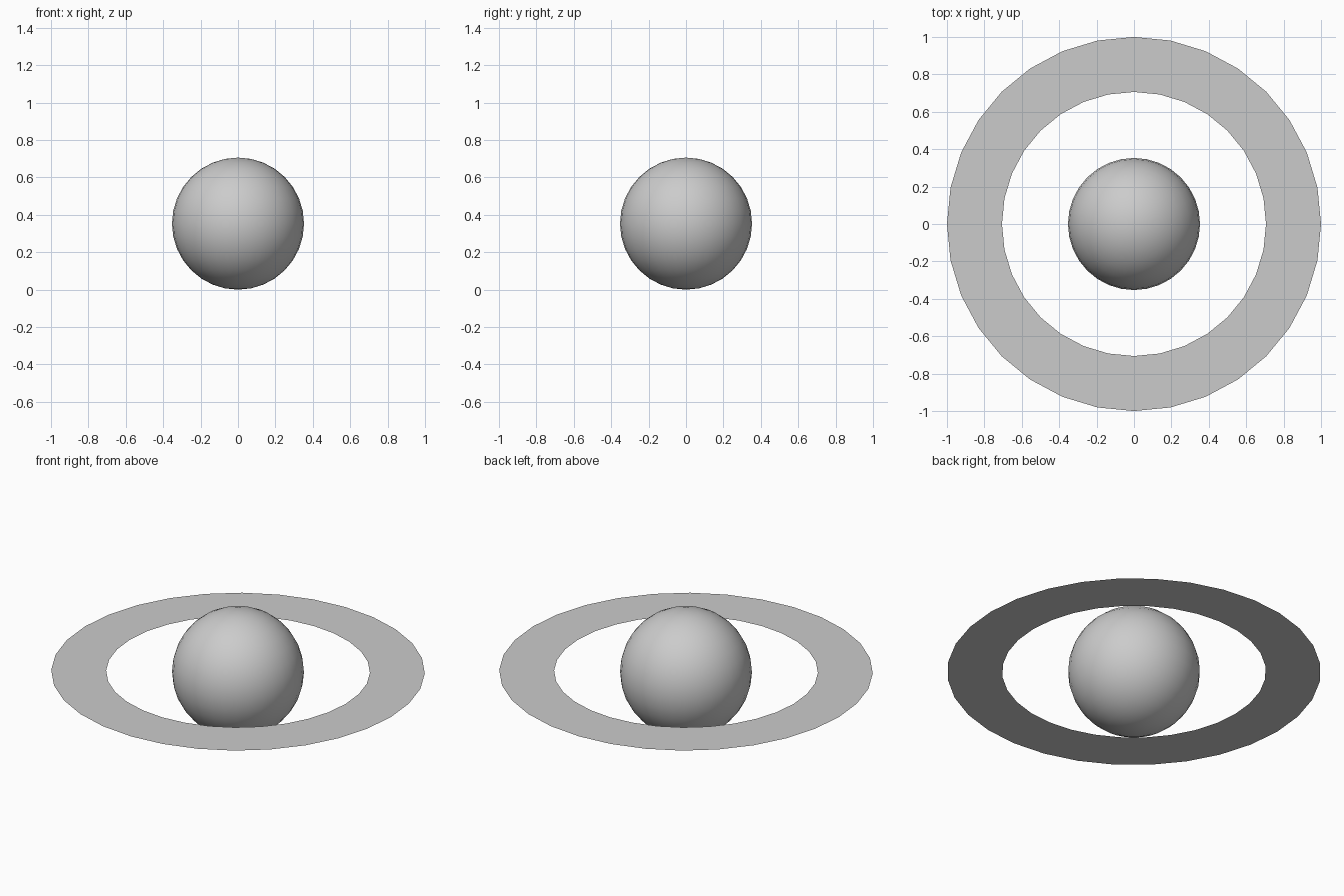
import bpy
import bmesh

RADIUS = 0.353
OUTER = 1.0
INNER = 0.706
SIDES = 32

if "Cube" in bpy.data.objects:
    bpy.data.objects.remove(bpy.data.objects["Cube"], do_unlink=True)


def make_material(name, colour):
    mat = bpy.data.materials.new(name)
    mat.use_nodes = True
    mat.diffuse_color = colour
    mat.node_tree.nodes["Principled BSDF"].inputs["Base Color"].default_value = colour
    return mat


grey = make_material("light grey", (0.6, 0.6, 0.6, 1))

# Planet: smooth ball resting on the ground
bpy.ops.mesh.primitive_uv_sphere_add(segments=SIDES, ring_count=16, radius=RADIUS,
                                     location=(0, 0, RADIUS))
planet = bpy.context.object
planet.name = "planet"
planet.data.materials.append(grey)
bpy.ops.object.shade_smooth()

# Ring: flat sheet around the equator, an outer circle with its middle inset and removed
bm = bmesh.new()
outer = bmesh.ops.create_circle(bm, segments=SIDES, radius=OUTER)["verts"]
inner = bmesh.ops.create_circle(bm, segments=SIDES, radius=INNER)["verts"]
bmesh.ops.bridge_loops(bm, edges=bm.edges[:])
for face in bm.faces:
    face.normal_update()
    if face.normal.z < 0:
        face.normal_flip()
mesh = bpy.data.meshes.new("ring")
bm.to_mesh(mesh)
bm.free()
mesh.materials.append(grey)
ring = bpy.data.objects.new("ring", mesh)
ring.location.z = RADIUS
bpy.context.collection.objects.link(ring)
